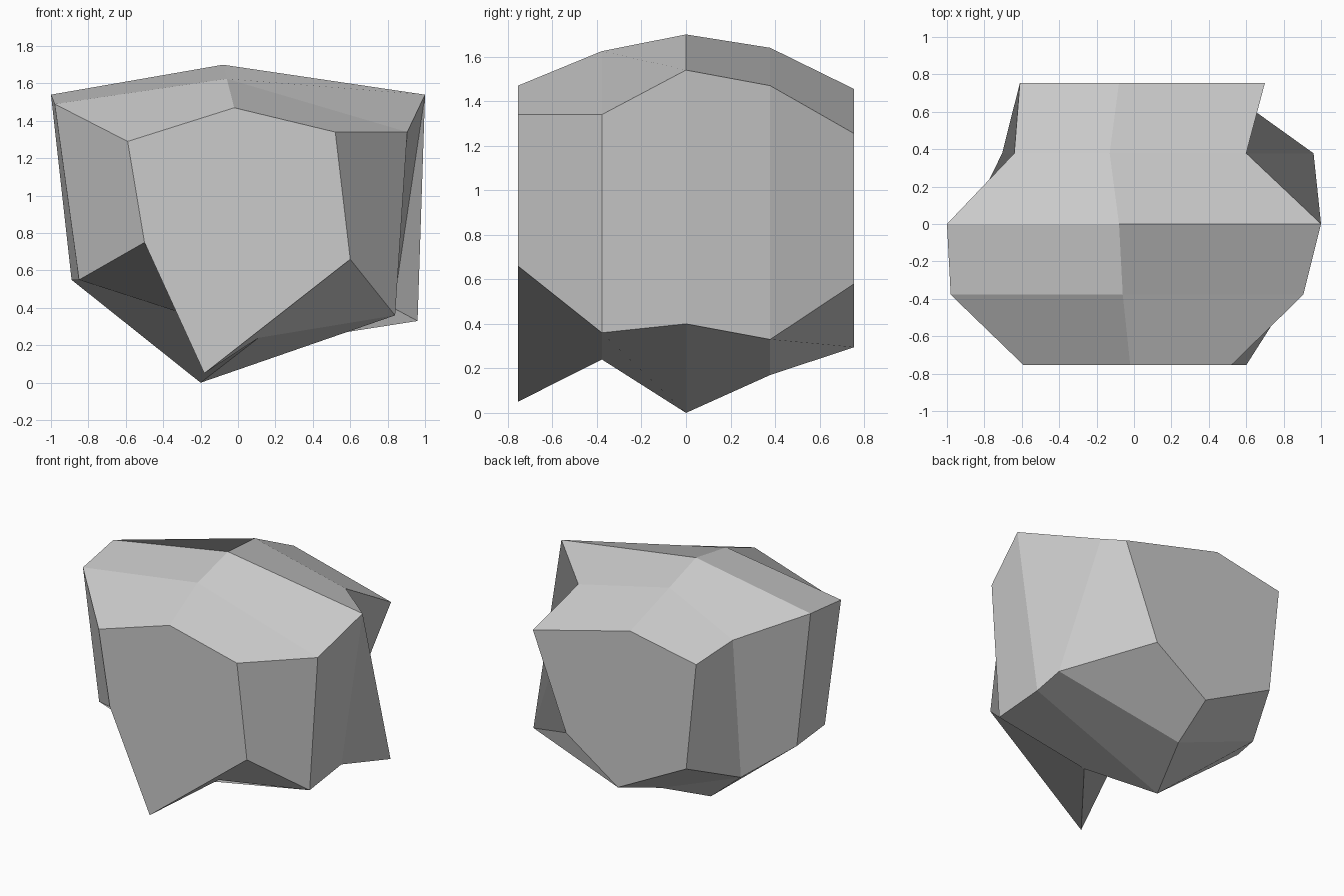
import bpy

if "Cube" in bpy.data.objects:
    bpy.data.objects.remove(bpy.data.objects["Cube"])

# Cross-sections of the boulder, front to back: (y, six (x, z) corners clockwise from the front)
SECTIONS = [
    (-0.755, [(-0.59, 1.29), (-0.02, 1.47), (0.52, 1.34), (0.60, 0.66), (-0.18, 0.05), (-0.50, 0.75)]),
    (-0.378, [(-0.98, 1.49), (-0.06, 1.625), (0.905, 1.34), (0.84, 0.36), (0.11, 0.24), (-0.85, 0.55)]),
    (0.0,    [(-1.00, 1.54), (-0.08, 1.70), (1.00, 1.54), (0.83, 0.40), (-0.20, 0.00), (-0.89, 0.55)]),
    (0.378,  [(-0.64, 1.395), (-0.13, 1.64), (0.60, 1.47), (0.96, 0.33), (-0.065, 0.17), (-0.705, 0.417)]),
    (0.755,  [(-0.61, 1.353), (-0.08, 1.455), (0.70, 1.255), (0.434, 0.58), (0.018, 0.295), (-0.53, 0.575)]),
]
SIDES = 6

verts = [(x, y, z) for y, ring in SECTIONS for x, z in ring]

# Flat end faces, then the bands of quads between neighbouring sections
last = (len(SECTIONS) - 1) * SIDES
faces = [tuple(reversed(range(SIDES))), tuple(range(last, last + SIDES))]
for i in range(len(SECTIONS) - 1):
    a, b = i * SIDES, (i + 1) * SIDES
    for j in range(SIDES):
        k = (j + 1) % SIDES
        faces.append((a + j, a + k, b + k, b + j))

mesh = bpy.data.meshes.new("boulder")
mesh.from_pydata(verts, [], faces)

# Make every face point outward
import bmesh
bm = bmesh.new()
bm.from_mesh(mesh)
bmesh.ops.recalc_face_normals(bm, faces=bm.faces)
bm.to_mesh(mesh)
bm.free()

# Plain stone grey
stone = bpy.data.materials.new("stone_grey")
stone.diffuse_color = (0.6, 0.6, 0.6, 1.0)
stone.use_nodes = True
stone.node_tree.nodes["Principled BSDF"].inputs["Base Color"].default_value = stone.diffuse_color
mesh.materials.append(stone)

boulder = bpy.data.objects.new("boulder", mesh)
bpy.context.collection.objects.link(boulder)
